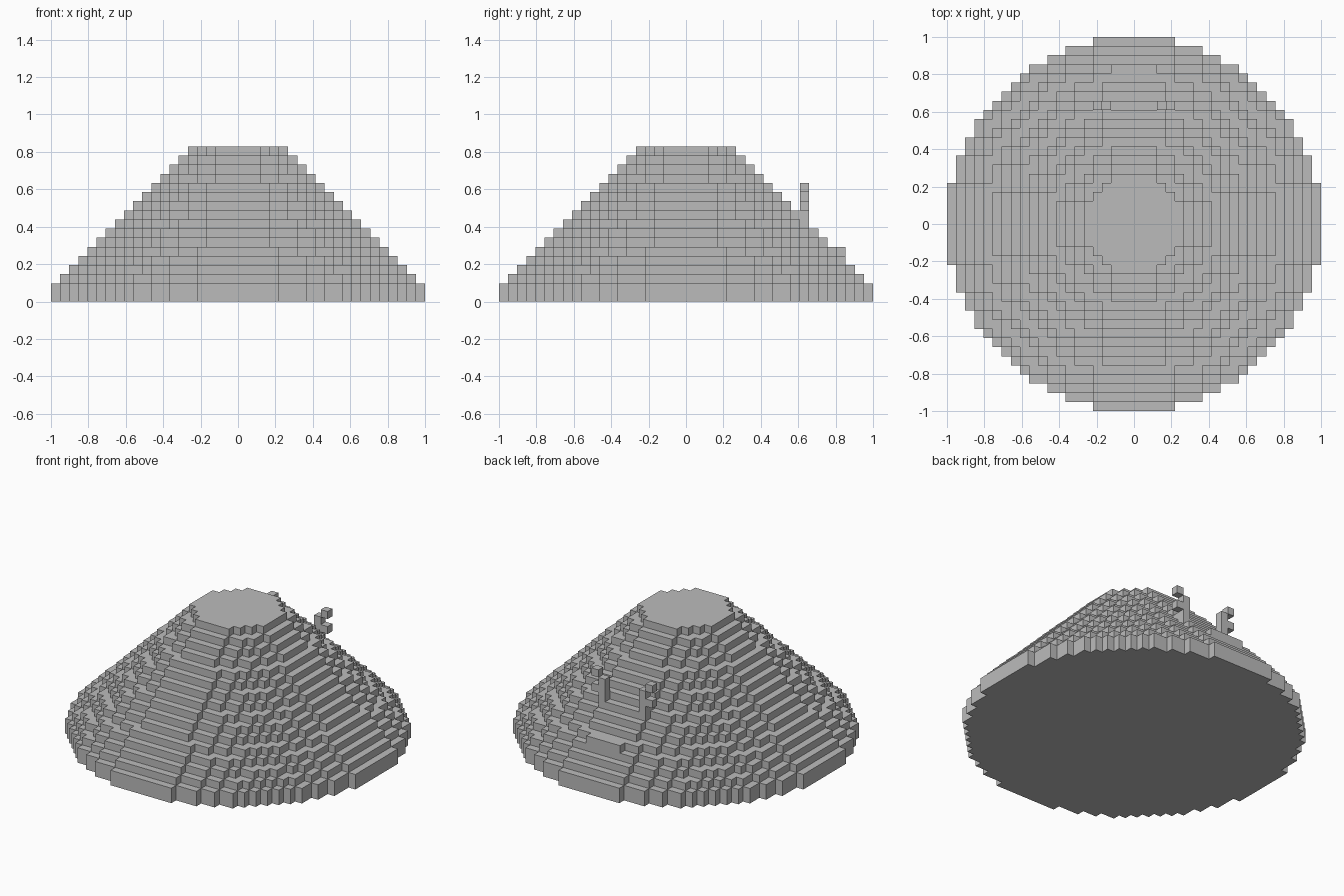
import bpy
import bmesh
from mathutils import Vector

cube = bpy.data.objects.get("Cube")
if cube:
    bpy.data.objects.remove(cube, do_unlink=True)

RADIUS = 20                      # base radius in blocks, around a centre block
LAYERS = 17
SIZE = 2 / (2 * RADIUS + 1)      # edge length of one block

# Single stone colour
stone = bpy.data.materials.new("stone_grey")
stone.use_nodes = True
grey = (0.5, 0.5, 0.5, 1)
stone.diffuse_color = grey
shader = stone.node_tree.nodes["Principled BSDF"]
shader.inputs["Base Color"].default_value = grey
shader.inputs["Roughness"].default_value = 0.8


def disc(radius, layer):
    """Blocks of one round layer."""
    span = range(-radius, radius + 1)
    limit = (radius + 0.5) ** 2
    return {(x, y, layer) for x in span for y in span if x * x + y * y < limit}


def hook(side):
    """Upright post with two outward arms, the upper one a step above it."""
    post = {(side * 3, 13, z) for z in (9, 10, 11)}
    arms = {(side * 4, 13, z) for z in (10, 12)}
    return post | arms


def build(name, cells, solid):
    """Mesh the faces of the blocks that are not covered by other blocks."""
    bm = bmesh.new()
    axes = [Vector((1, 0, 0)), Vector((0, 1, 0)), Vector((0, 0, 1))]
    for cell in sorted(cells):
        centre = Vector(cell) + Vector((0, 0, 0.5))
        for i in range(3):
            for sign in (-1, 1):
                normal = axes[i] * sign
                if tuple(int(c) for c in Vector(cell) + normal) in solid:
                    continue
                u = axes[(i + 1) % 3] * sign
                v = axes[(i + 2) % 3]
                corners = [-u - v, u - v, u + v, v - u]
                bm.faces.new([bm.verts.new((centre + (normal + c) / 2) * SIZE)
                              for c in corners])
    bmesh.ops.remove_doubles(bm, verts=bm.verts, dist=SIZE / 100)
    mesh = bpy.data.meshes.new(name)
    bm.to_mesh(mesh)
    bm.free()
    mesh.materials.append(stone)
    bpy.context.collection.objects.link(bpy.data.objects.new(name, mesh))


# Stepped mound: a base two blocks high, then one block narrower per layer
mound = set()
for layer in range(LAYERS):
    mound |= disc(min(RADIUS, RADIUS + 1 - layer), layer)

parts = {
    "stepped_mound": mound,
    "back_ledge": {(x, 17, 5) for x in range(-2, 3)},
    "left_hook": hook(1),
    "right_hook": hook(-1),
}
solid = set().union(*parts.values())
for name, cells in parts.items():
    build(name, cells, solid)
